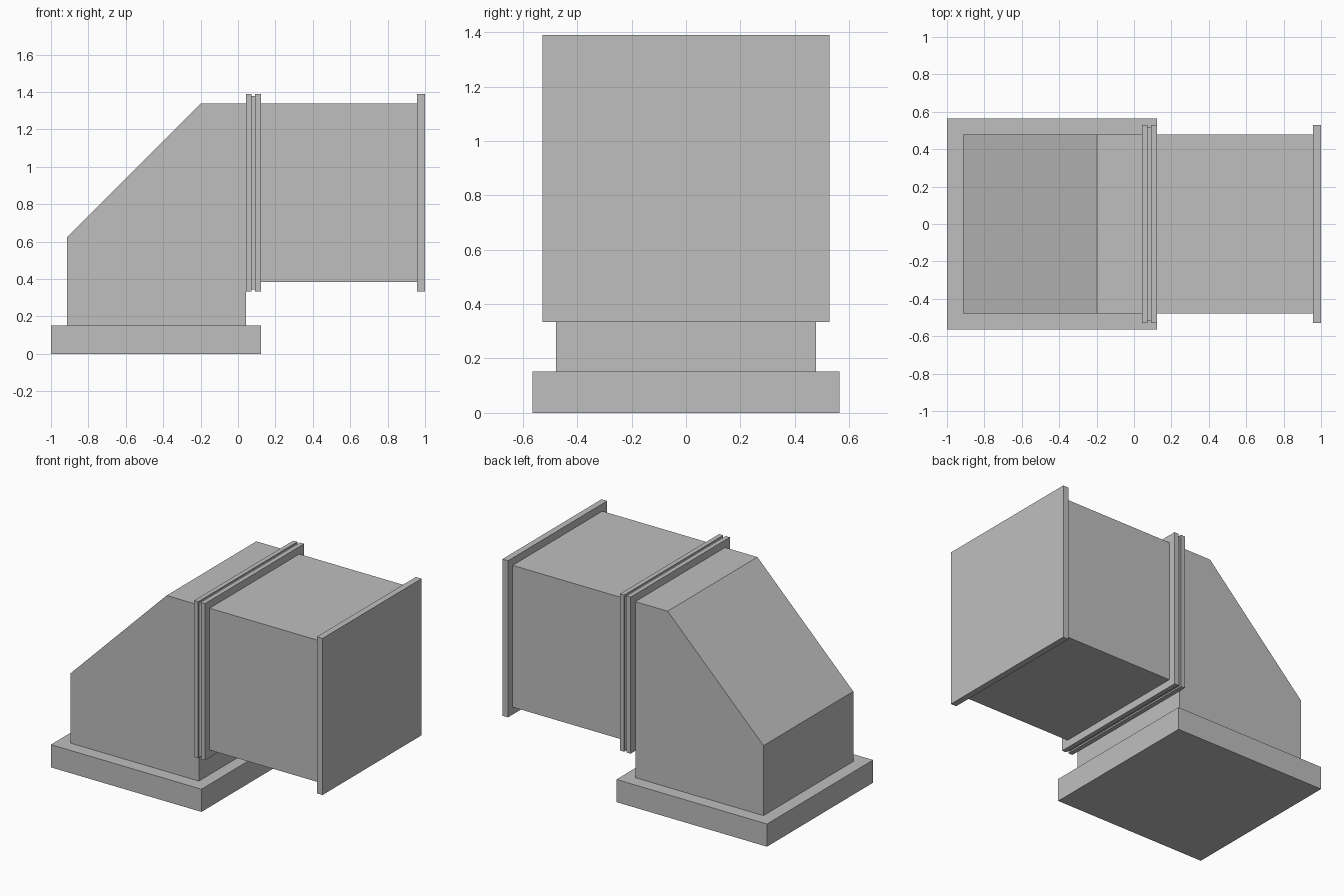
import bpy
import bmesh

default = bpy.data.objects.get("Cube")
if default:
    bpy.data.objects.remove(default, do_unlink=True)

# Single plain grey
grey = bpy.data.materials.new("light grey")
grey.use_nodes = True
colour = (0.52, 0.52, 0.52, 1)
grey.diffuse_color = colour
grey.node_tree.nodes["Principled BSDF"].inputs["Base Color"].default_value = colour


def extrude_profile(name, profile, half_width):
    """Extrude an x-z outline symmetrically along y."""
    bm = bmesh.new()
    face = bm.faces.new([bm.verts.new((x, -half_width, z)) for x, z in profile])
    result = bmesh.ops.extrude_face_region(bm, geom=[face])
    moved = [v for v in result["geom"] if isinstance(v, bmesh.types.BMVert)]
    bmesh.ops.translate(bm, verts=moved, vec=(0, 2 * half_width, 0))
    bmesh.ops.recalc_face_normals(bm, faces=bm.faces)
    mesh = bpy.data.meshes.new(name)
    bm.to_mesh(mesh)
    bm.free()
    mesh.materials.append(grey)
    obj = bpy.data.objects.new(name, mesh)
    bpy.context.collection.objects.link(obj)
    return obj


def box(name, x0, x1, z0, z1, half_width):
    return extrude_profile(name, [(x0, z0), (x1, z0), (x1, z1), (x0, z1)], half_width)


DUCT_HALF, DUCT_TOP, DUCT_BOTTOM = 0.478, 1.34, 0.384
LIP = 0.05
BASE_TOP = 0.153

# Base curb
box("base_curb", -1, 0.123, 0, BASE_TOP, 0.565)

# Elbow with its slanted back
extrude_profile("elbow", [(-0.913, BASE_TOP), (0.043, BASE_TOP), (0.043, DUCT_TOP),
                          (-0.198, DUCT_TOP), (-0.913, 0.625)], DUCT_HALF)

# Straight duct
box("straight_duct", 0.123, 0.958, DUCT_BOTTOM, DUCT_TOP, DUCT_HALF)


# Flanges, and the gasket between the joined pair
def flange(name, x0, x1, lip=LIP):
    box(name, x0, x1, DUCT_BOTTOM - lip, DUCT_TOP + lip, DUCT_HALF + lip)


flange("elbow_flange", 0.043, 0.073)
flange("joint_gasket", 0.073, 0.092, LIP - 0.01)
flange("duct_flange", 0.092, 0.123)
flange("end_flange", 0.958, 1.0)
